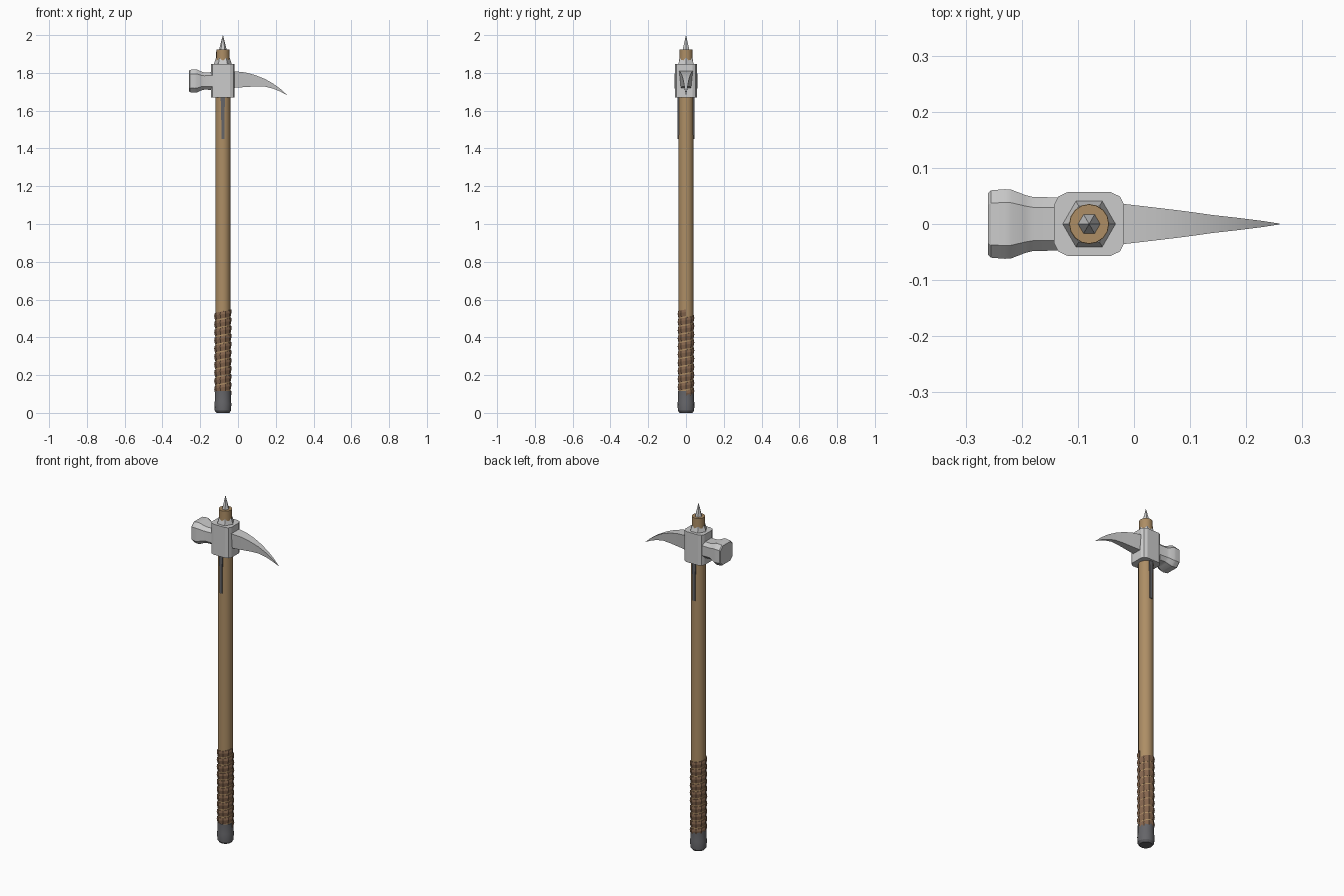
import bpy, bmesh
from math import sin, cos, pi, radians
from mathutils import Vector

if "Cube" in bpy.data.objects:
    bpy.data.objects.remove(bpy.data.objects["Cube"])

AX = -0.08   # shaft axis in x


def material(name, rgb):
    m = bpy.data.materials.new(name)
    m.diffuse_color = (*rgb, 1)
    m.use_nodes = True
    m.node_tree.nodes["Principled BSDF"].inputs["Base Color"].default_value = m.diffuse_color
    return m


wood = material("wood", (0.42, 0.27, 0.13))
leather = material("leather", (0.25, 0.14, 0.08))
dark = material("dark_iron", (0.13, 0.13, 0.14))


def loft(name, rings, mat=None, smooth=None):
    """Skin a list of equal-length point rings and cap both ends."""
    bm = bmesh.new()
    vs = [[bm.verts.new(p) for p in r] for r in rings]
    n = len(rings[0])
    for a, b in zip(vs, vs[1:]):
        for i in range(n):
            j = (i + 1) % n
            bm.faces.new((a[i], a[j], b[j], b[i]))
    bm.faces.new(vs[0][::-1])
    bm.faces.new(vs[-1])
    bmesh.ops.remove_doubles(bm, verts=bm.verts, dist=1e-5)
    bmesh.ops.recalc_face_normals(bm, faces=bm.faces)
    me = bpy.data.meshes.new(name)
    bm.to_mesh(me)
    bm.free()
    ob = bpy.data.objects.new(name, me)
    bpy.context.collection.objects.link(ob)
    if mat:
        me.materials.append(mat)
    if smooth:
        bpy.ops.object.select_all(action='DESELECT')
        ob.select_set(True)
        bpy.context.view_layer.objects.active = ob
        bpy.ops.object.shade_smooth_by_angle(angle=radians(smooth))
    return ob


def turned(name, profile, sides, mat=None, smooth=None):
    """Rings of (radius, z) around the shaft axis."""
    loft(name, [[(AX + r * cos(2 * pi * i / sides), r * sin(2 * pi * i / sides), z)
                 for i in range(sides)] for r, z in profile], mat, smooth)


def octagon(a, b, c):
    """Chamfered rectangle with half sizes a, b and corner cut c."""
    return [(a, -b + c), (a, b - c), (a - c, b), (c - a, b),
            (-a, b - c), (-a, c - b), (c - a, -b), (a - c, -b)]


# Shaft, pommel cap, hexagonal collar and top spike
turned("shaft", [(0.040, 0.03), (0.040, 1.70), (0.036, 1.85), (0.035, 1.925)], 16, wood, 40)
turned("pommel", [(0.034, 0.0), (0.043, 0.012), (0.045, 0.05), (0.043, 0.06),
                  (0.043, 0.115)], 16, dark, 30)
turned("collar", [(0.047, 1.80), (0.047, 1.848), (0.037, 1.878)], 6)
turned("top_spike", [(0.021, 1.92), (0.017, 1.935), (0.0005, 2.0)], 6)

# Leather strip wound round the grip
turns, seg, z0, z1 = 10, 10, 0.10, 0.53
rings = []
for k in range(turns * seg + 1):
    t = 2 * pi * k / seg
    z = z0 + (z1 - z0) * k / (turns * seg)
    rings.append([(AX + r * cos(t), r * sin(t), z + dz) for r, dz in
                  ((0.036, -0.018), (0.0415, -0.018), (0.046, 0.004),
                   (0.044, 0.018), (0.036, 0.018))])
loft("grip_wrap", rings, leather)

# Head block
block = [(0.0625, -0.034), (0.0625, 0.034), (0.055, 0.049), (0.038, 0.057),
         (-0.038, 0.057), (-0.055, 0.049), (-0.0625, 0.034), (-0.0625, -0.034),
         (-0.055, -0.049), (-0.038, -0.057), (0.038, -0.057), (0.055, -0.049)]
loft("head_block", [[(AX + x, y, z) for x, y in block] for z in (1.67, 1.846)])

# Hammer poll: octagonal neck flaring to the striking face
poll = [(-0.10, 0.047, 0.047), (-0.18, 0.048, 0.046), (-0.195, 0.052, 0.050),
        (-0.218, 0.061, 0.061), (-0.230, 0.062, 0.062), (-0.255, 0.060, 0.059), (-0.26, 0.055, 0.055)]
loft("hammer_poll", [[(x, y, 1.757 + z) for y, z in octagon(a, b, a * 0.38)]
                     for x, a, b in poll], None, 25)

# Curved beak: (x, top z, bottom z, half width)
beak = [(-0.06, 1.812, 1.720, 0.040), (-0.02, 1.809, 1.721, 0.036),
        (0.04, 1.802, 1.725, 0.029), (0.09, 1.789, 1.728, 0.023),
        (0.14, 1.769, 1.728, 0.016), (0.185, 1.744, 1.717, 0.011),
        (0.225, 1.715, 1.701, 0.006), (0.259, 1.684, 1.683, 0.0008)]
loft("beak", [[(x, -w, t), (x, w, t), (x, w * 0.75, b), (x, -w * 0.75, b)]
              for x, t, b, w in beak], None, 25)

# Langets down the front and back of the shaft
for side, s in (("front", -1), ("back", 1)):
    loft("langet_" + side, [[(AX - w, s * 0.034, z), (AX + w, s * 0.034, z),
                             (AX + w, s * 0.044, z), (AX - w, s * 0.044, z)]
                            for z, w in ((1.45, 0.008), (1.60, 0.009), (1.69, 0.013))], dark)
